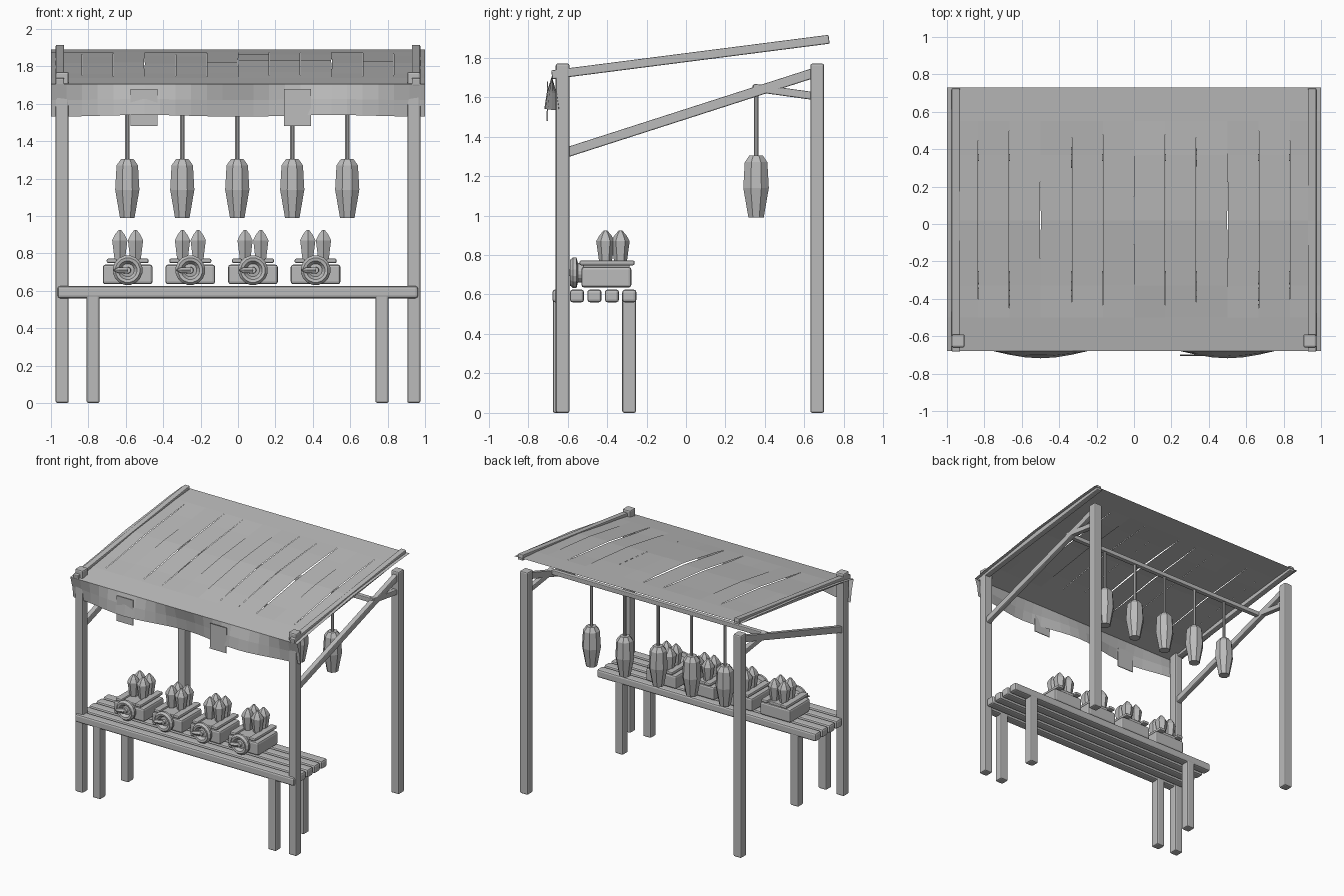
import bpy, bmesh, math, random
from mathutils import Vector, Matrix

if "Cube" in bpy.data.objects:
    bpy.data.objects.remove(bpy.data.objects["Cube"])

random.seed(4)
grey = bpy.data.materials.new("plain_grey")
grey.diffuse_color = (0.5, 0.5, 0.5, 1)
grey.use_nodes = True
grey.node_tree.nodes["Principled BSDF"].inputs["Base Color"].default_value = grey.diffuse_color


def finish(name, bm, bevel=0):
    me = bpy.data.meshes.new(name)
    bmesh.ops.recalc_face_normals(bm, faces=bm.faces)
    bm.to_mesh(me)
    bm.free()
    me.materials.append(grey)
    ob = bpy.data.objects.new(name, me)
    bpy.context.collection.objects.link(ob)
    if bevel:
        m = ob.modifiers.new("bevel", "BEVEL")
        m.width = bevel
        m.segments = 2
    return ob


def box(name, x0, x1, y0, y1, z0, z1, bevel=0.01):
    bm = bmesh.new()
    bmesh.ops.create_cube(bm, size=1)
    bmesh.ops.scale(bm, vec=(x1 - x0, y1 - y0, z1 - z0), verts=bm.verts)
    bmesh.ops.translate(bm, vec=((x0 + x1) / 2, (y0 + y1) / 2, (z0 + z1) / 2), verts=bm.verts)
    return finish(name, bm, bevel)


def beam(name, a, b, w, h, bevel=0.006):
    """Square timber running between two points."""
    a, b = Vector(a), Vector(b)
    bm = bmesh.new()
    bmesh.ops.create_cube(bm, size=1)
    bmesh.ops.scale(bm, vec=(w, (b - a).length, h), verts=bm.verts)
    ob = finish(name, bm, bevel)
    d = (b - a).normalized()
    side = d.cross(Vector((0, 0, 1))).normalized()
    rot = Matrix((side, d, side.cross(d))).transposed()
    ob.matrix_world = Matrix.Translation((a + b) / 2) @ rot.to_4x4()
    return ob


def lathe(name, profile, sides, loc, axis="Z"):
    """Revolve (radius, height) points; flat caps at the ends."""
    bm = bmesh.new()
    rings = []
    for r, h in profile:
        ring = []
        for i in range(sides):
            t = math.tau * (i + 0.5) / sides
            c, s = r * math.cos(t), r * math.sin(t)
            ring.append(bm.verts.new((c, s, h) if axis == "Z" else (c, h, s)))
        rings.append(ring)
    for p, q in zip(rings, rings[1:]):
        for i in range(sides):
            j = (i + 1) % sides
            bm.faces.new((p[i], p[j], q[j], q[i]))
    bm.faces.new(rings[0])
    bm.faces.new(rings[-1])
    bmesh.ops.translate(bm, vec=loc, verts=bm.verts)
    return finish(name, bm)


def sheet(name, rows):
    bm = bmesh.new()
    grid = [[bm.verts.new(p) for p in row] for row in rows]
    for p, q in zip(grid, grid[1:]):
        for i in range(len(p) - 1):
            bm.faces.new((p[i], p[i + 1], q[i + 1], q[i]))
    return finish(name, bm)


# Frame: posts, roof rafters, side braces and rail supports
for s, side in ((-1, "left"), (1, "right")):
    x = 0.94 * s
    box(side + "_front_post", x - .035, x + .035, -.66, -.59, 0, 1.77)
    box(side + "_back_post", x - .035, x + .035, .63, .70, 0, 1.77)
    xr = 0.952 * s
    beam(side + "_rafter", (xr, -.68, 1.713), (xr, .725, 1.893), .045, .045)
    beam(side + "_brace", (x, -.61, 1.318), (x, .65, 1.723), .04, .05)
    beam(side + "_rail_support", (x, .34, 1.648), (x, .65, 1.605), .04, .04)
beam("hanging_rail", (-.95, .355, 1.645), (.95, .355, 1.645), .036, .036)

# Table: five slats on four legs
for i in range(5):
    y = -.677 + i * .0885
    box("table_slat", -.965, .963, y, y + .072, .56, .625, .014)
for x in (-.775, .77):
    for y in (-.64, -.288):
        box("table_leg", x - .035, x + .035, y - .035, y + .035, 0, .59)

# Roof: twelve strips that meet at both ends and lift apart in between
edges_y = (-.68, -.5, -.33, .02, .37, .55, .73)
base_z = (1.705, 1.738, 1.768, 1.827, 1.861, 1.876, 1.89)
lift = (0, 0, .7, 1, .7, 0, 0)
for i in range(12):
    x0, x1 = -1 + i / 6, -1 + (i + 1) / 6
    k = random.uniform(-.014, .008)
    sheet("roof_strip", [[(x0 + .0015 * abs(f), y, z + k * f), (x1 - .0015 * abs(f), y, z + k * f)]
                         for y, z, f in zip(edges_y, base_z, lift)])

# Valance: waving cloth hanging from the front edge, with two hanging patches
rows = [[], [], []]
for i in range(25):
    x = -1 + i / 12
    wave = math.cos(math.tau * (x - .5))
    for row, (z, amp) in zip(rows, ((1.705, 0), (1.625, .025), (1.54, .038))):
        row.append((x, -.68 - amp * wave, z + amp * .12 * (wave - 1)))
sheet("valance", rows)
for x in (-.503, .318):
    beam("cloth_patch", (x, -.703, 1.48), (x, -.701, 1.68), .145, .006, 0)

# Hanging lanterns
for i in range(5):
    x = -.592 + i * .294
    lathe("lantern_cord", [(.012, 1.29), (.012, 1.645)], 8, (x, .355, 0))
    lathe("lantern", [(.042, .99), (.07, 1.14), (.062, 1.27), (.036, 1.305)], 8, (x, .355, 0))

# Goods: crate with side rails, front dish and crystal cluster
for i in range(4):
    x = -.59 + i * .335
    box("crate", x - .133, x + .133, -.53, -.277, .635, .74, .014)
    for s in (-1, 1):
        xr = x + s * .085
        box("crate_rail", xr - .027, xr + .027, -.54, -.26, .748, .772, .008)
    box("crate_lid", x - .06, x + .06, -.52, -.285, .735, .76, .006)
    lathe("dish", [(.05, -.52), (.05, -.548), (.08, -.555), (.08, -.572), (.066, -.588),
                   (.05, -.585), (.035, -.562), (.018, -.565), (.016, -.585)],
          16, (x, 0, .71), "Y")
    spike = lathe("dish_spike", [(.02, 0), (.016, .05), (.002, .075)], 6, (0, 0, 0))
    spike.rotation_euler = (math.radians(20), math.radians(-90), 0)
    spike.location = (x - .005, -.58, .71)
    for cx in (-.042, .042):
        for cy in (-.408, -.332):
            lathe("crystal", [(.03, .75), (.047, .87), (.03, .9), (.008, .925)], 6, (x + cx, cy, 0))
